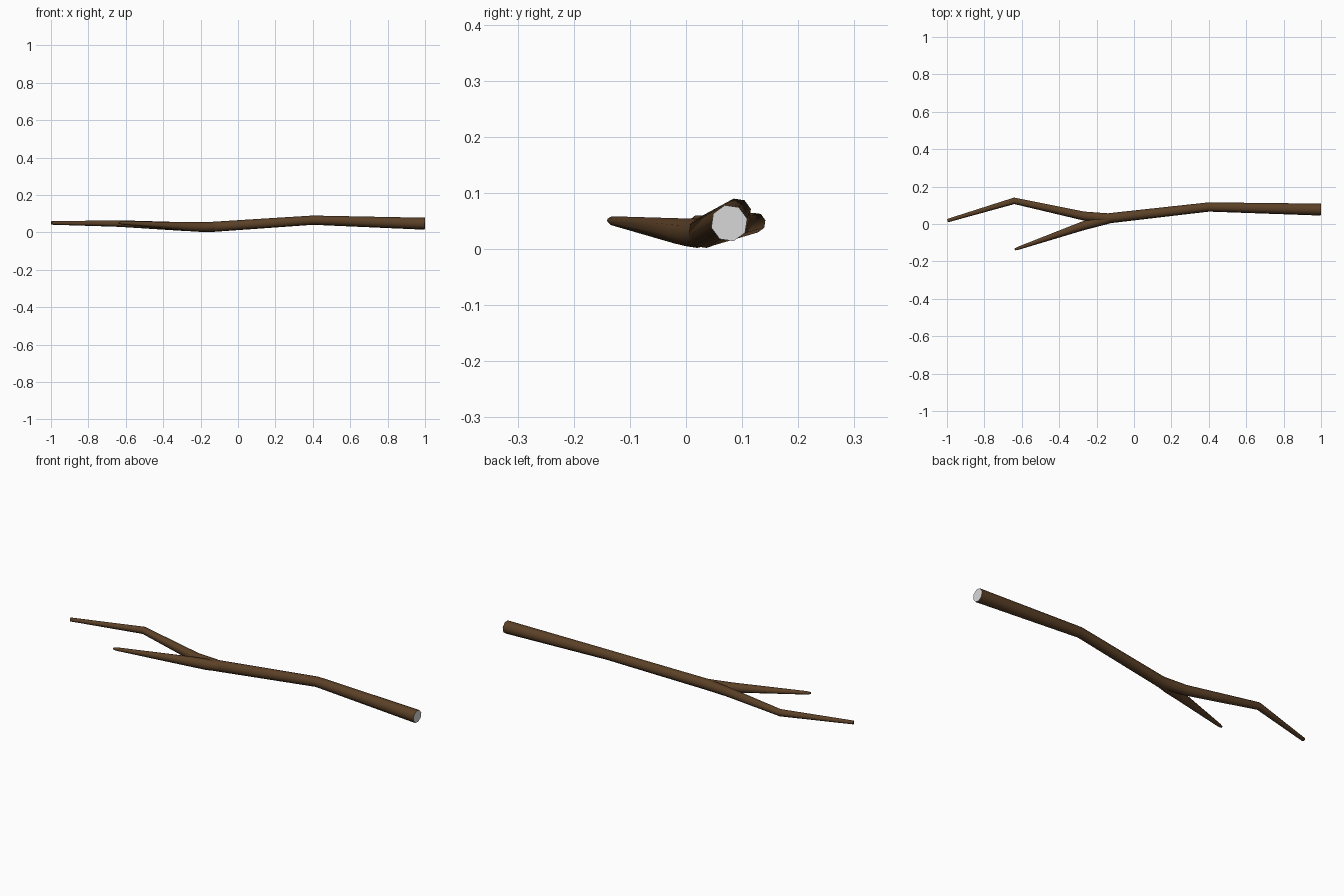
import bpy, bmesh, math
from mathutils import Vector

if "Cube" in bpy.data.objects:
    bpy.data.objects.remove(bpy.data.objects["Cube"])

SIDES = 8


def material(name, rgb):
    m = bpy.data.materials.new(name)
    m.diffuse_color = (*rgb, 1)
    m.use_nodes = True
    m.node_tree.nodes["Principled BSDF"].inputs["Base Color"].default_value = m.diffuse_color
    return m


bark = material("bark brown", (0.105, 0.052, 0.020))
cut = material("cut end grey", (0.70, 0.70, 0.70))


def tube(name, points, first_cap_material):
    """Eight-sided tapered limb through (x, y, z, radius) points."""
    bm = bmesh.new()
    pos = [Vector(p[:3]) for p in points]
    rings = []
    for i, p in enumerate(pos):
        t = Vector()
        if i > 0:
            t += (p - pos[i - 1]).normalized()
        if i < len(pos) - 1:
            t += (pos[i + 1] - p).normalized()
        t.normalize()
        side = t.cross(Vector((0, 0, 1))).normalized()
        up = side.cross(t)
        ring = []
        for k in range(SIDES):
            a = 2 * math.pi * k / SIDES + math.radians(14)
            ring.append(bm.verts.new(p + points[i][3] * (side * math.cos(a) + up * math.sin(a))))
        rings.append(ring)
    for r0, r1 in zip(rings, rings[1:]):
        for k in range(SIDES):
            j = (k + 1) % SIDES
            bm.faces.new((r0[k], r0[j], r1[j], r1[k]))
    start = bm.faces.new(rings[0])
    start.material_index = first_cap_material
    bm.faces.new(rings[-1])
    bmesh.ops.recalc_face_normals(bm, faces=bm.faces)
    me = bpy.data.meshes.new(name)
    bm.to_mesh(me)
    bm.free()
    me.materials.append(bark)
    me.materials.append(cut)
    ob = bpy.data.objects.new(name, me)
    bpy.context.collection.objects.link(ob)
    bpy.ops.object.select_all(action='DESELECT')
    ob.select_set(True)
    bpy.context.view_layer.objects.active = ob
    bpy.ops.object.shade_smooth_by_angle(angle=math.radians(60))
    return ob


# main limb with the sawn end at +x, running into the longer fork
tube("main_branch", [
    (0.999, 0.077, 0.046, 0.033),
    (0.40, 0.091, 0.065, 0.0255),
    (-0.14, 0.030, 0.029, 0.028),
    (-0.27, 0.043, 0.030, 0.0245),
    (-0.64, 0.124, 0.047, 0.018),
    (-0.997, 0.018, 0.050, 0.0095),
], 1)

# shorter side fork, starting inside the main limb
tube("side_twig", [
    (-0.11, 0.032, 0.030, 0.024),
    (-0.19, 0.014, 0.028, 0.027),
    (-0.27, -0.009, 0.031, 0.0245),
    (-0.62, -0.130, 0.050, 0.0085),
    (-0.637, -0.136, 0.051, 0.005),
], 0)
